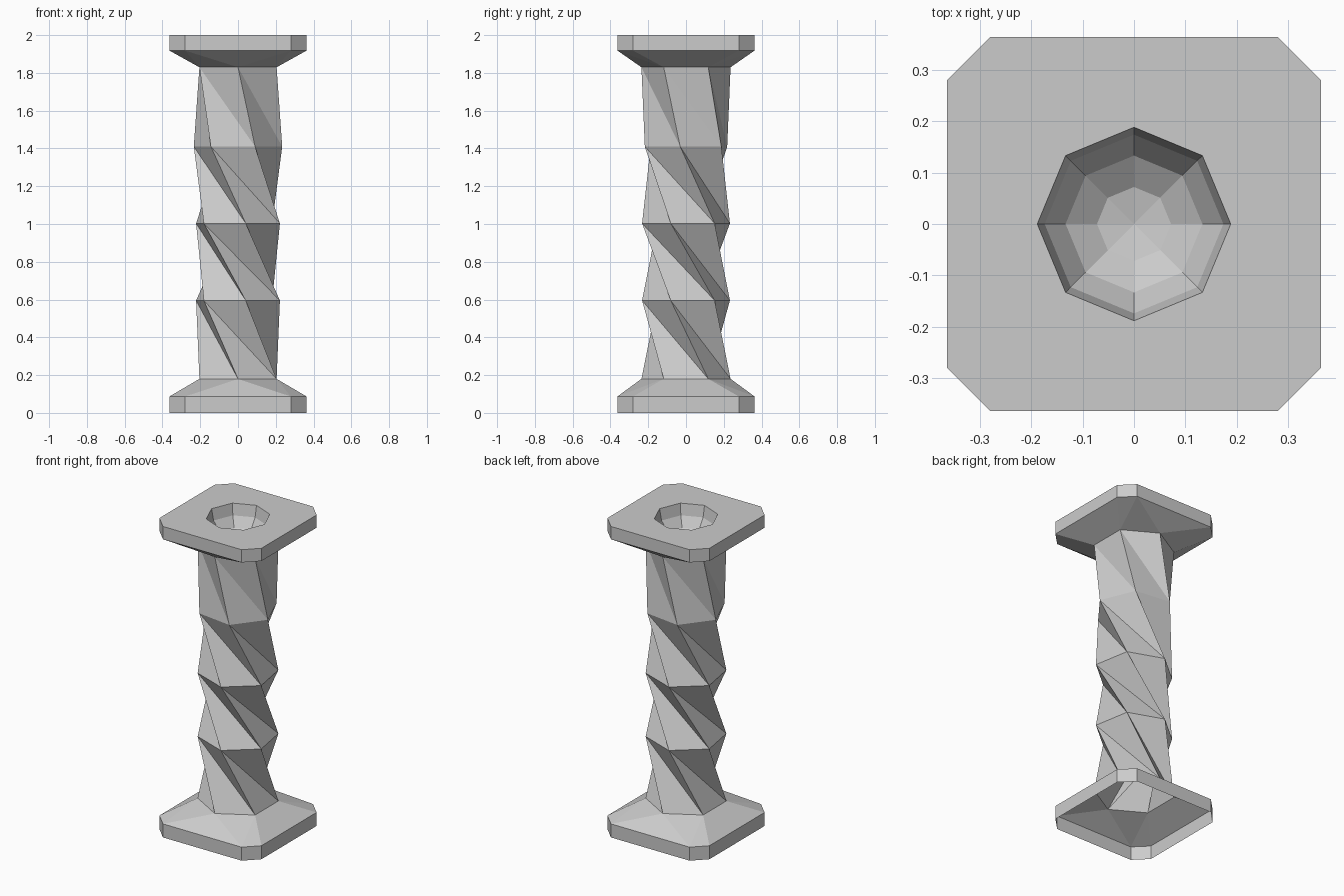
import bpy, bmesh
from math import sin, cos, radians

if "Cube" in bpy.data.objects:
    bpy.data.objects.remove(bpy.data.objects["Cube"])

bm = bmesh.new()


def ring(n, radius, z, turn=0.0):
    """Regular polygon of vertices, starting at the front (-y)."""
    out = []
    for k in range(n):
        a = radians(-90 + turn + 360 * k / n)
        out.append(bm.verts.new((radius * cos(a), radius * sin(a), z)))
    return out


def plate_ring(z, s=0.363, c=0.28):
    """Square outline with cut corners."""
    pts = [(-c, -s), (c, -s), (s, -c), (s, c), (c, s), (-c, s), (-s, c), (-s, -c)]
    return [bm.verts.new((x, y, z)) for x, y in pts]


def quads(low, high):
    n = len(low)
    for i in range(n):
        j = (i + 1) % n
        bm.faces.new((low[i], low[j], high[j], high[i]))


def zigzag(low, high):
    n = len(low)
    for i in range(n):
        j = (i + 1) % n
        bm.faces.new((low[i], low[j], high[i]))
        bm.faces.new((low[j], high[j], high[i]))


def flare(o, h, flip=False):
    """Sloped skirt from the eight-sided plate to the six-sided shaft."""
    faces = [(o[0], o[1], h[0]), (o[1], h[1], h[0]), (o[1], o[2], h[1]),
             (o[2], o[3], h[2], h[1]), (o[3], o[4], h[2]), (o[4], h[3], h[2]),
             (o[4], o[5], h[3]), (o[5], h[4], h[3]), (o[5], o[6], h[4]),
             (o[6], o[7], h[5], h[4]), (o[7], o[0], h[5]), (o[0], h[0], h[5])]
    for f in faces:
        bm.faces.new(f[::-1] if flip else f)


# twisted six-sided shaft
levels = [(0.18, 0), (0.595, -50), (1.003, -110), (1.41, -157.5), (1.83, -180)]
shaft = [ring(6, 0.236, z, t) for z, t in levels]
for a, b in zip(shaft, shaft[1:]):
    zigzag(a, b)

# base plate, open underneath
base_low, base_high = plate_ring(0.0), plate_ring(0.087)
quads(base_low, base_high)
flare(base_high, shaft[0])

# top plate
top_low, top_high = plate_ring(1.918), plate_ring(2.0)
quads(top_low, top_high)
flare(top_low, shaft[-1][3:] + shaft[-1][:3], flip=True)

# half-round bowl sunk in the top
R = 0.188
bowl = [ring(8, R * cos(radians(a)), 2.0 - R * sin(radians(a))) for a in (0, 22.5, 45, 67.5)]
zigzag(top_high, bowl[0])
for a, b in zip(bowl, bowl[1:]):
    quads(a, b)
tip = bm.verts.new((0, 0, 2.0 - R))
for i in range(8):
    bm.faces.new((bowl[-1][i], bowl[-1][(i + 1) % 8], tip))

mesh = bpy.data.meshes.new("twisted_column")
bm.to_mesh(mesh)
bm.free()
obj = bpy.data.objects.new("twisted_column", mesh)
bpy.context.collection.objects.link(obj)
